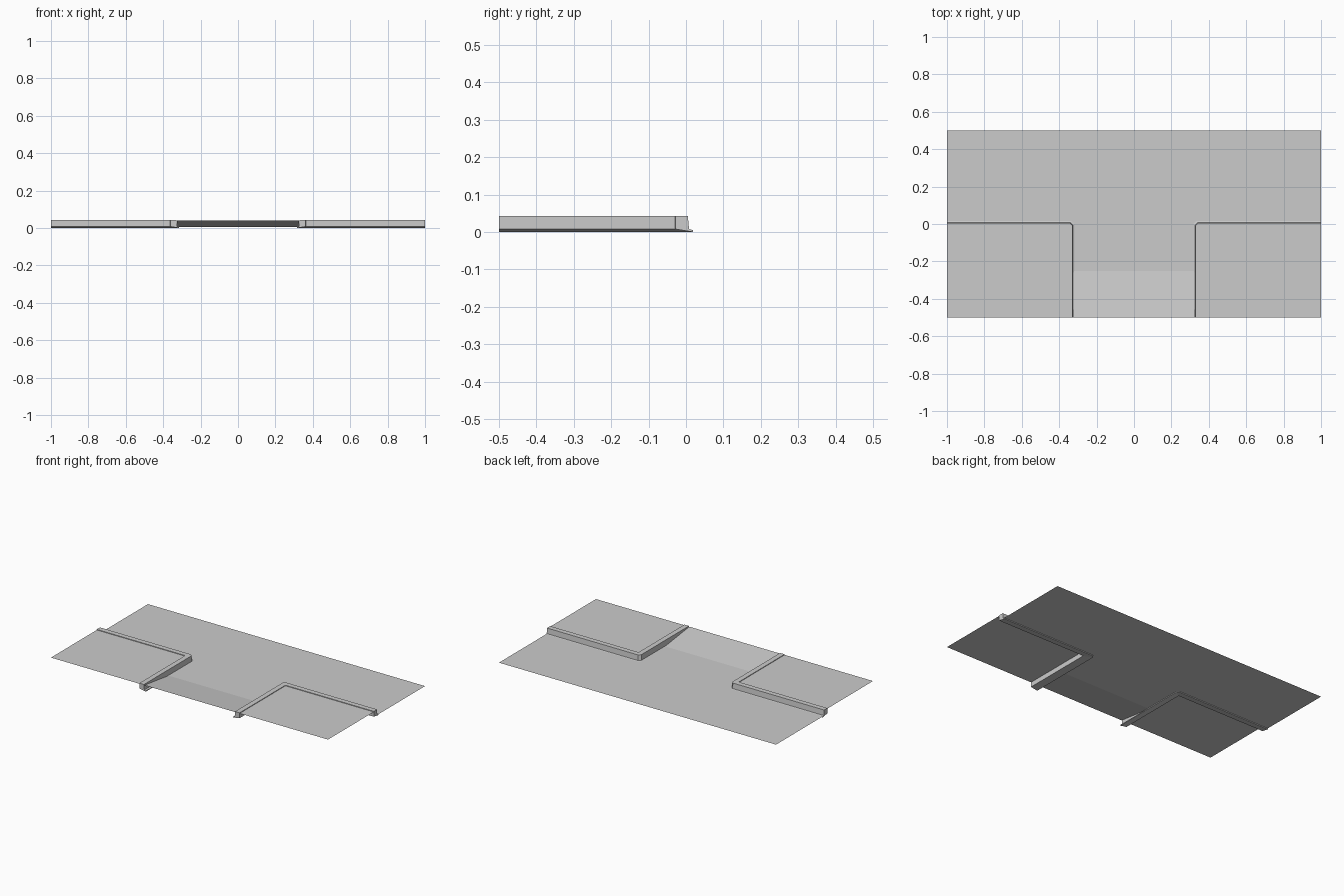
import bpy, bmesh

cube = bpy.data.objects.get("Cube")
if cube:
    bpy.data.objects.remove(cube, do_unlink=True)

grey = bpy.data.materials.new("concrete_grey")
grey.use_nodes = True
COLOUR = (0.6, 0.6, 0.6, 1)
grey.diffuse_color = COLOUR
grey.node_tree.nodes["Principled BSDF"].inputs["Base Color"].default_value = COLOUR

ROAD_Z, WALK_Z, TOP_Z = 0.006, 0.039, 0.043
LANE_X, KERB_Y = 0.326, 0.008      # outer faces of the kerb
KERB_W = 0.036


def finish(name, bm, mirror=False):
    """Turn a bmesh into an object, optionally mirrored across x."""
    mesh = bpy.data.meshes.new(name)
    bm.to_mesh(mesh)
    bm.free()
    mesh.materials.append(grey)
    obj = bpy.data.objects.new(name, mesh)
    bpy.context.collection.objects.link(obj)
    if mirror:
        obj.modifiers.new("mirror", 'MIRROR').use_mirror_merge = False
    return obj


def sheet(name, quads, mirror=False):
    """Flat sheet from (x0, x1, y0, z0, y1, z1) strips, facing up."""
    bm = bmesh.new()
    for x0, x1, y0, z0, y1, z1 in quads:
        bm.faces.new([bm.verts.new(p) for p in
                      ((x0, y0, z0), (x1, y0, z0), (x1, y1, z1), (x0, y1, z1))])
    bmesh.ops.remove_doubles(bm, verts=bm.verts, dist=0.0001)
    return finish(name, bm, mirror)


# Road, narrow lane and the ramp that rises to the front edge
sheet("road", [(-1, 1, 0, ROAD_Z, 0.5, ROAD_Z)])
sheet("driveway_lane", [(-LANE_X, LANE_X, -0.25, ROAD_Z, 0, ROAD_Z)])
sheet("driveway_ramp", [(-LANE_X, LANE_X, -0.5, WALK_Z, -0.25, ROAD_Z)])

# Raised pavement on both sides
sheet("pavement", [(LANE_X + KERB_W, 1, -0.5, WALK_Z, KERB_Y - KERB_W, WALK_Z)], True)

# Kerb: one cross-section (offset toward road, height) swept round the corner
profile = [(-KERB_W, 0.008), (-KERB_W, TOP_Z), (-0.003, TOP_Z),
           (0, 0.008), (0.011, 0.005), (0.011, 0)]
bm = bmesh.new()
rings = []
for d, z in profile:
    x, y = LANE_X - d, KERB_Y + d
    cut = 0.002 if d < -0.02 else 0.014
    path = [(1, y), (x + cut, y), (x, y - cut), (x, -0.5)]
    rings.append([bm.verts.new((px, py, z)) for px, py in path])
for a, b in zip(rings, rings[1:] + rings[:1]):
    for i in range(len(a) - 1):
        bm.faces.new((a[i], a[i + 1], b[i + 1], b[i]))
for end in (0, -1):
    bm.faces.new([ring[end] for ring in rings])
bmesh.ops.recalc_face_normals(bm, faces=bm.faces)
finish("kerb", bm, True)
